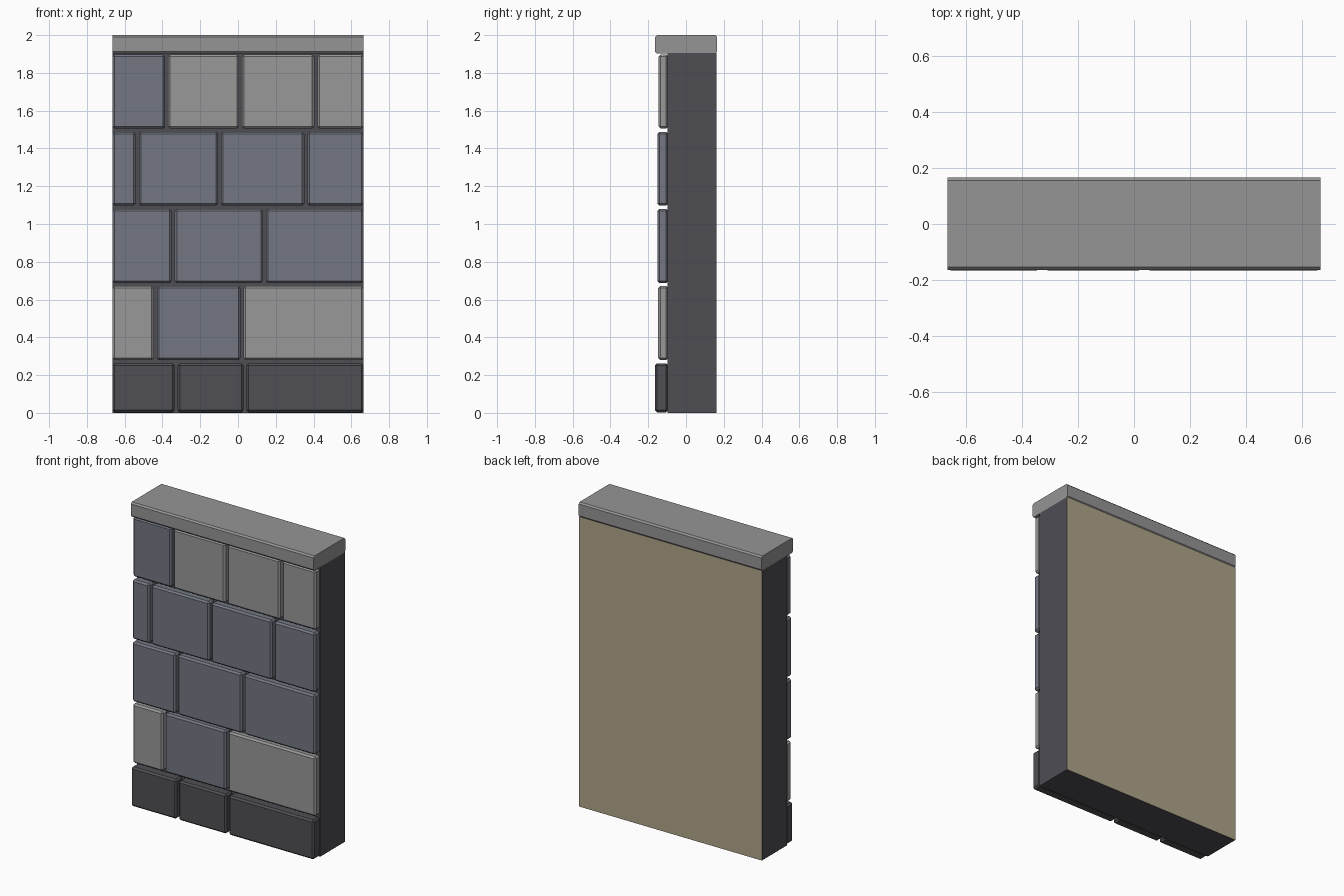
import bpy, bmesh

if "Cube" in bpy.data.objects:
    bpy.data.objects.remove(bpy.data.objects["Cube"])


def material(name, rgb):
    """Flat colour given as sRGB 0-255, stored as linear."""
    lin = [((c / 255 + 0.055) / 1.055) ** 2.4 for c in rgb]
    m = bpy.data.materials.new(name)
    m.diffuse_color = (*lin, 1)
    m.use_nodes = True
    m.node_tree.nodes["Principled BSDF"].inputs["Base Color"].default_value = m.diffuse_color
    return m


PALE = material("pale grey stone", (151, 152, 151))
BLUE = material("blue grey stone", (115, 119, 130))
DARK = material("dark plinth stone", (80, 79, 84))
MORTAR = material("dark mortar", (78, 77, 84))
CAP = material("cap stone grey", (149, 149, 149))
PLASTER = material("beige plaster", (176, 165, 139))


def block(name, x, y, z, mats, chamfer=0.0, long_edges_only=False):
    """Box from (min, max) ranges with optional flat chamfered edges."""
    bm = bmesh.new()
    bmesh.ops.create_cube(bm, size=1)
    for v in bm.verts:
        v.co = [r[0] if c < 0 else r[1] for c, r in zip(v.co, (x, y, z))]
    if chamfer:
        edges = [e for e in bm.edges if not long_edges_only
                 or abs(e.verts[0].co.x - e.verts[1].co.x) > 0.01]
        bmesh.ops.bevel(bm, geom=edges, offset=chamfer, segments=1,
                        affect='EDGES')
    bm.normal_update()
    if len(mats) > 1:  # second colour goes on the rear face
        for f in bm.faces:
            f.material_index = int(f.normal.y > 0.9)
    me = bpy.data.meshes.new(name)
    bm.to_mesh(me)
    bm.free()
    for m in mats:
        me.materials.append(m)
    ob = bpy.data.objects.new(name, me)
    bpy.context.collection.objects.link(ob)
    return ob


HALF = 0.665
BACK = -0.094   # rear of the facing stones
GAP = 0.016     # width of upright joints

# Wall core, plastered on the rear
block("wall_core", (-HALF, HALF), (-0.097, 0.162), (0, 1.906), [MORTAR, PLASTER])

# Cap stone
block("cap_stone", (-HALF, HALF), (-0.164, 0.165), (1.903, 2.0), [CAP],
      0.01, True)

# Courses: bottom, top, front y, joint centres, stone colours
courses = [
    (0.003, 0.262, -0.165, [-0.327, 0.037], [DARK] * 3),
    (0.280, 0.671, -0.147, [-0.438, 0.021], [PALE, BLUE, PALE]),
    (0.687, 1.080, -0.152, [-0.343, 0.140], [BLUE] * 3),
    (1.097, 1.488, -0.152, [-0.533, -0.098, 0.359], [BLUE] * 4),
    (1.505, 1.897, -0.145, [-0.378, 0.013, 0.412], [BLUE, PALE, PALE, PALE]),
]
for row, (z0, z1, front, joints, colours) in enumerate(courses, 1):
    starts = [-HALF] + [j + GAP / 2 for j in joints]
    ends = [j - GAP / 2 for j in joints] + [HALF]
    for i, (a, b, col) in enumerate(zip(starts, ends, colours), 1):
        block(f"stone_row{row}_{i}", (a, b), (front, BACK), (z0, z1), [col], 0.011)
